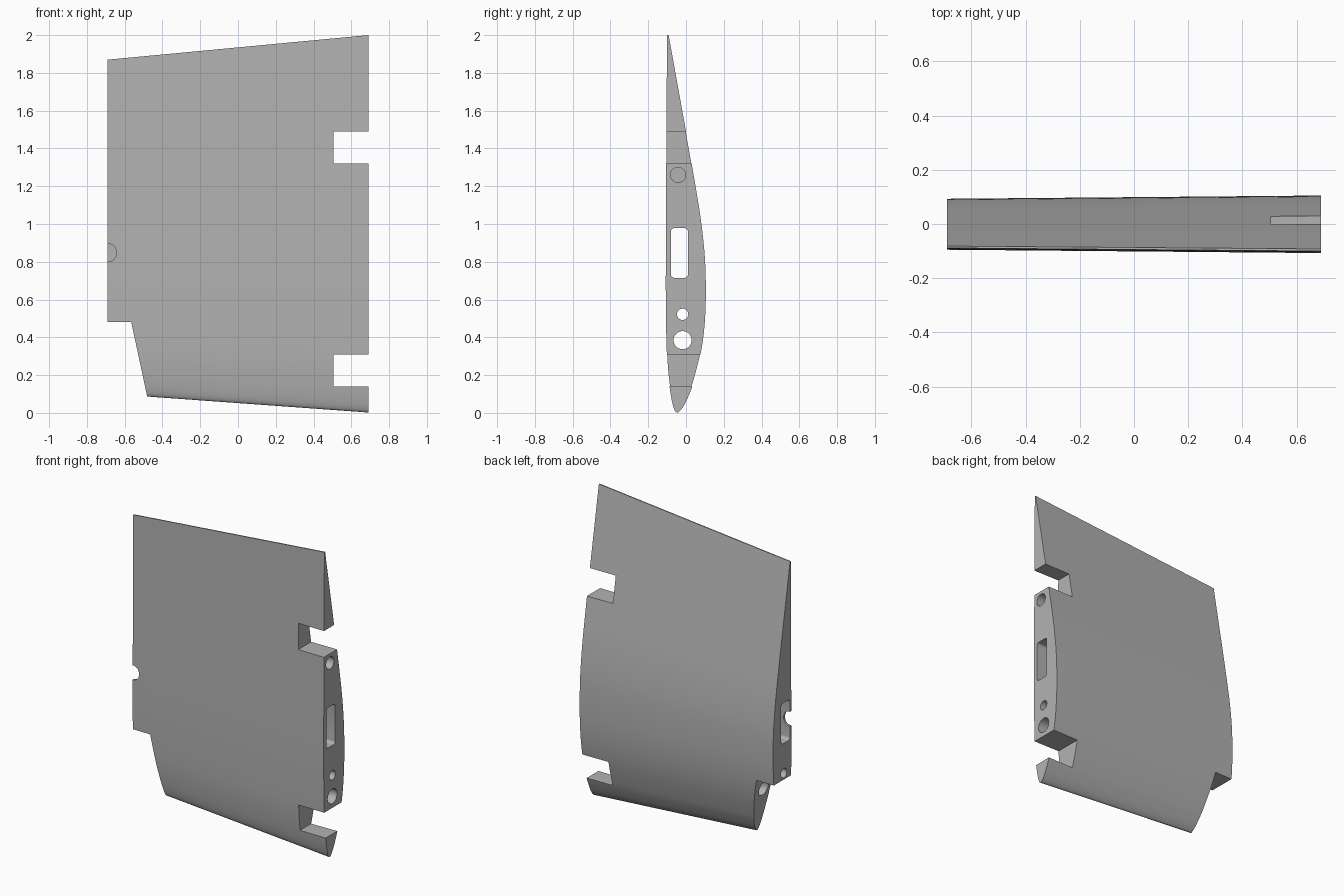
import bpy
import bmesh
import math
from mathutils import Vector

cube = bpy.data.objects.get("Cube")
if cube:
    bpy.data.objects.remove(cube)

HALF = 0.69      # half span
TIP = 0.885      # section scale at the narrow end
TIP_Z = 0.1      # height of the leading edge at the narrow end

grey = bpy.data.materials.new("plain_grey")
grey.use_nodes = True
colour = (0.45, 0.45, 0.45, 1)
grey.diffuse_color = colour
grey.node_tree.nodes["Principled BSDF"].inputs["Base Color"].default_value = colour

# Wing section as (y, z), from the trailing edge down the front and up the back
SECTION = [(-0.1, 2.0), (-0.104, 1.5), (-0.106, 1.0), (-0.107, 0.6), (-0.101, 0.3),
           (-0.087, 0.14), (-0.068, 0.035), (-0.047, 0.002), (-0.02, 0.025),
           (0.007, 0.075), (0.036, 0.15), (0.075, 0.3), (0.097, 0.45), (0.105, 0.62),
           (0.1, 0.82), (0.079, 1.02), (0.047, 1.22), (0.0, 1.49), (-0.092, 2.0)]


def smooth_curve(points, steps=6):
    """Smooth curve passing through every point."""
    pts = [Vector(p) for p in points]
    pts = [pts[0]] + pts + [pts[-1]]
    out = []
    for a, b, c, d in zip(pts, pts[1:], pts[2:], pts[3:]):
        for i in range(steps):
            t = i / steps
            out.append(0.5 * (2 * b + (c - a) * t + (2 * a - 5 * b + 4 * c - d) * t * t
                              + (3 * b - a - 3 * c + d) * t ** 3))
    return out + [pts[-1]]


def inset(points, amount):
    """Move a closed outline inward along its normals."""
    out = []
    for i, p in enumerate(points):
        d = (points[(i + 1) % len(points)] - points[i - 1]).normalized()
        out.append(p + Vector((-d.y, d.x)) * amount)
    return out


def loft(name, ring_a, ring_b):
    """Closed solid between two matching rings of 3D points."""
    bm = bmesh.new()
    a = [bm.verts.new(p) for p in ring_a]
    b = [bm.verts.new(p) for p in ring_b]
    bm.faces.new(a)
    bm.faces.new(b)
    for i in range(len(a)):
        j = (i + 1) % len(a)
        bm.faces.new((a[i], a[j], b[j], b[i]))
    bmesh.ops.recalc_face_normals(bm, faces=bm.faces)
    mesh = bpy.data.meshes.new(name)
    bm.to_mesh(mesh)
    bm.free()
    mesh.materials.append(grey)
    obj = bpy.data.objects.new(name, mesh)
    bpy.context.collection.objects.link(obj)
    return obj


def wing(name, section):
    return loft(name, [(HALF, y, z) for y, z in section],
                [(-HALF, y * TIP, z * TIP + TIP_Z) for y, z in section])


def prism_x(outline, x0=-1, x1=1):
    return loft("cutter", [(x0, y, z) for y, z in outline], [(x1, y, z) for y, z in outline])


def prism_y(outline, y0=-1, y1=1):
    return loft("cutter", [(x, y0, z) for x, z in outline], [(x, y1, z) for x, z in outline])


def circle(cx, cy, r, n=32):
    return [(cx + r * math.cos(k * math.tau / n), cy + r * math.sin(k * math.tau / n))
            for k in range(n)]


def box(a0, b0, a1, b1):
    return [(a0, b0), (a1, b0), (a1, b1), (a0, b1)]


def rounded_box(a0, b0, a1, b1, r, n=5):
    corners = [(a1 - r, b1 - r), (a0 + r, b1 - r), (a0 + r, b0 + r), (a1 - r, b0 + r)]
    return [(cx + r * math.cos((q + k / n) * math.pi / 2),
             cy + r * math.sin((q + k / n) * math.pi / 2))
            for q, (cx, cy) in enumerate(corners) for k in range(n + 1)]


def combine(obj, other, operation="DIFFERENCE"):
    other.hide_render = True
    mod = obj.modifiers.new("cut", "BOOLEAN")
    mod.operation = operation
    mod.solver = "EXACT"
    mod.object = other
    bpy.context.view_layer.objects.active = obj
    bpy.ops.object.modifier_apply(modifier=mod.name)
    bpy.data.objects.remove(other)


section = smooth_curve(SECTION)
panel = wing("wing_panel", section)

# Slanted corner cut at the narrow end
combine(panel, prism_y([(-0.9, 0.48), (-0.565, 0.48), (-0.458, -0.02), (-0.9, -0.02)]))

# Recessed tongue along the slanted cut
tongue = wing("tongue", inset(section, 0.013))
combine(tongue, prism_y([(-0.628, 0.6), (-0.511, 0), (-0.4, 0), (-0.4, 0.6)]), "INTERSECT")
combine(panel, tongue, "UNION")

# Hinge notches in the wide end
for low, high in ((0.14, 0.31), (1.32, 1.49)):
    combine(panel, prism_y(box(0.505, low, 0.9, high)))

# Spar slot, two rod holes and a blind pin hole along the span
combine(panel, prism_x(rounded_box(-0.08, 0.715, 0.01, 0.978, 0.018)))
combine(panel, prism_x(circle(-0.018, 0.522, 0.03)))
combine(panel, prism_x(circle(-0.018, 0.385, 0.048)))
combine(panel, prism_x(circle(-0.042, 1.26, 0.04), 0.4))

# Round-ended cable notch through the front wall into the slot
combine(panel, prism_y(rounded_box(-0.8, 0.802, -0.645, 0.895, 0.04), -0.3, -0.04))

bpy.ops.object.select_all(action="DESELECT")
panel.select_set(True)
bpy.context.view_layer.objects.active = panel
bpy.ops.object.shade_smooth_by_angle(angle=math.radians(30))
